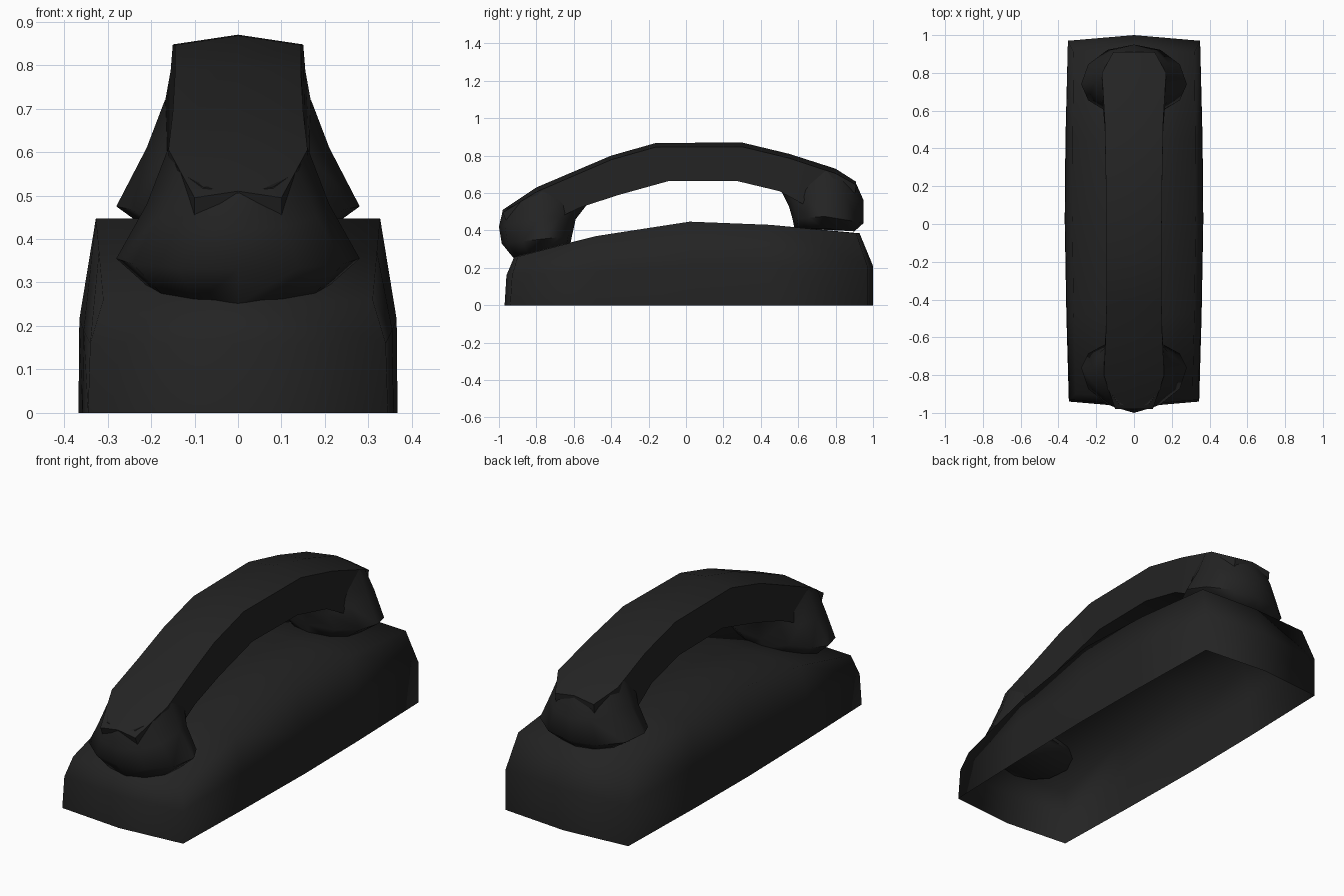
import bpy, bmesh, math

cube = bpy.data.objects.get("Cube")
if cube:
    bpy.data.objects.remove(cube, do_unlink=True)

black = bpy.data.materials.new("black_plastic")
black.use_nodes = True
COLOR = (0.017, 0.017, 0.017, 1)
black.diffuse_color = COLOR
shader = black.node_tree.nodes["Principled BSDF"]
shader.inputs["Base Color"].default_value = COLOR
shader.inputs["Roughness"].default_value = 0.6


def finish(name, bm, angle):
    bmesh.ops.recalc_face_normals(bm, faces=bm.faces)
    mesh = bpy.data.meshes.new(name)
    bm.to_mesh(mesh)
    bm.free()
    obj = bpy.data.objects.new(name, mesh)
    bpy.context.collection.objects.link(obj)
    mesh.materials.append(black)
    bpy.ops.object.select_all(action='DESELECT')
    obj.select_set(True)
    bpy.context.view_layer.objects.active = obj
    bpy.ops.object.shade_smooth_by_angle(angle=math.radians(angle))
    return obj


def bridge(bm, rings, closed):
    for a, b in zip(rings, rings[1:]):
        n = len(a)
        for i in range(n if closed else n - 1):
            j = (i + 1) % n
            bm.faces.new((a[i], a[j], b[j], b[i]))


def build_base():
    # Stations along the length: y at foot, waist, top; z at waist, top; widths
    stations = [
        (-0.94, -0.93, -0.90, 0.16, 0.26, 0.345, 0.34, 0.31),
        (-0.48, -0.48, -0.48, 0.19, 0.37, 0.358, 0.355, 0.32),
        (0.02, 0.02, 0.02, 0.215, 0.447, 0.367, 0.365, 0.327),
        (0.45, 0.45, 0.45, 0.215, 0.43, 0.363, 0.36, 0.325),
        (0.97, 0.97, 0.91, 0.21, 0.385, 0.35, 0.35, 0.32),
    ]
    bm = bmesh.new()
    rings = []
    for yf, yw, yt, zw, zt, wf, ww, wt in stations:
        half = [(wf, yf, 0), (ww, yw, zw), (wt, yt, zt)]
        pts = [(-x, y, z) for x, y, z in half] + [(0, yt, zt)] + half[::-1]
        rings.append([bm.verts.new(p) for p in pts])
    bridge(bm, rings, False)
    # Bowed end walls; the underside stays open
    for ring, bow in ((rings[0], -0.03), (rings[-1], 0.03)):
        ring[3].co.y += bow * 0.6
        foot = bm.verts.new((0, ring[0].co.y + bow, 0))
        waist = bm.verts.new((0, ring[1].co.y + bow, ring[1].co.z))
        for a, b, c in (ring[:3], ring[:3:-1]):
            bm.faces.new((a, foot, waist, b))
            bm.faces.new((b, waist, ring[3], c))
    finish("phone_base", bm, 85)


def build_handle():
    # Outer y, z, half width, then inner y, z along the arch
    sections = [
        (-0.98, 0.51, 0.10, -0.96, 0.45),
        (-0.80, 0.63, 0.16, -0.72, 0.45),
        (-0.60, 0.715, 0.15, -0.56, 0.525),
        (-0.40, 0.80, 0.145, -0.36, 0.59),
        (-0.16, 0.868, 0.145, -0.09, 0.665),
        (0.30, 0.87, 0.15, 0.27, 0.665),
        (0.55, 0.81, 0.155, 0.50, 0.61),
        (0.80, 0.73, 0.17, 0.70, 0.50),
        (0.91, 0.66, 0.11, 0.89, 0.50),
    ]
    bm = bmesh.new()
    rings = []
    for yo, zo, w, yi, zi in sections:
        drop = 0.15 * w
        pts = [(-w, yi, zi), (-w, yo, zo - drop), (0, yo, zo),
               (w, yo, zo - drop), (w, yi, zi)]
        rings.append([bm.verts.new(p) for p in pts])
    bridge(bm, rings, True)
    bm.faces.new(rings[0])
    bm.faces.new(rings[-1])
    finish("handset_handle", bm, 40)


def build_cup(name, levels, sides=12):
    # Each level: outer y, z; middle y, z, half width; inner y, z
    bm = bmesh.new()
    rings = []
    for yo, zo, ym, zm, w, yi, zi in levels:
        ring = []
        for i in range(sides):
            a = math.tau * i / sides
            c = math.cos(a)
            y, z = (yo, zo) if c > 0 else (yi, zi)
            t = abs(c)
            ring.append(bm.verts.new((w * math.sin(a), ym + (y - ym) * t,
                                      zm + (z - zm) * t)))
        rings.append(ring)
    bridge(bm, rings, True)
    bm.faces.new(rings[0])
    bm.faces.new(rings[-1])
    finish(name, bm, 60)


build_base()
build_handle()
build_cup("front_cup", [
    (-0.92, 0.25, -0.77, 0.275, 0.19, -0.62, 0.32),
    (-0.985, 0.33, -0.76, 0.355, 0.28, -0.61, 0.37),
    (-1.0, 0.42, -0.77, 0.48, 0.21, -0.59, 0.46),
    (-0.98, 0.505, -0.77, 0.61, 0.16, -0.52, 0.55),
])
build_cup("rear_cup", [
    (0.90, 0.395, 0.74, 0.41, 0.19, 0.58, 0.41),
    (0.95, 0.44, 0.74, 0.475, 0.28, 0.57, 0.46),
    (0.95, 0.56, 0.75, 0.61, 0.21, 0.55, 0.53),
    (0.91, 0.65, 0.75, 0.72, 0.168, 0.51, 0.61),
])
